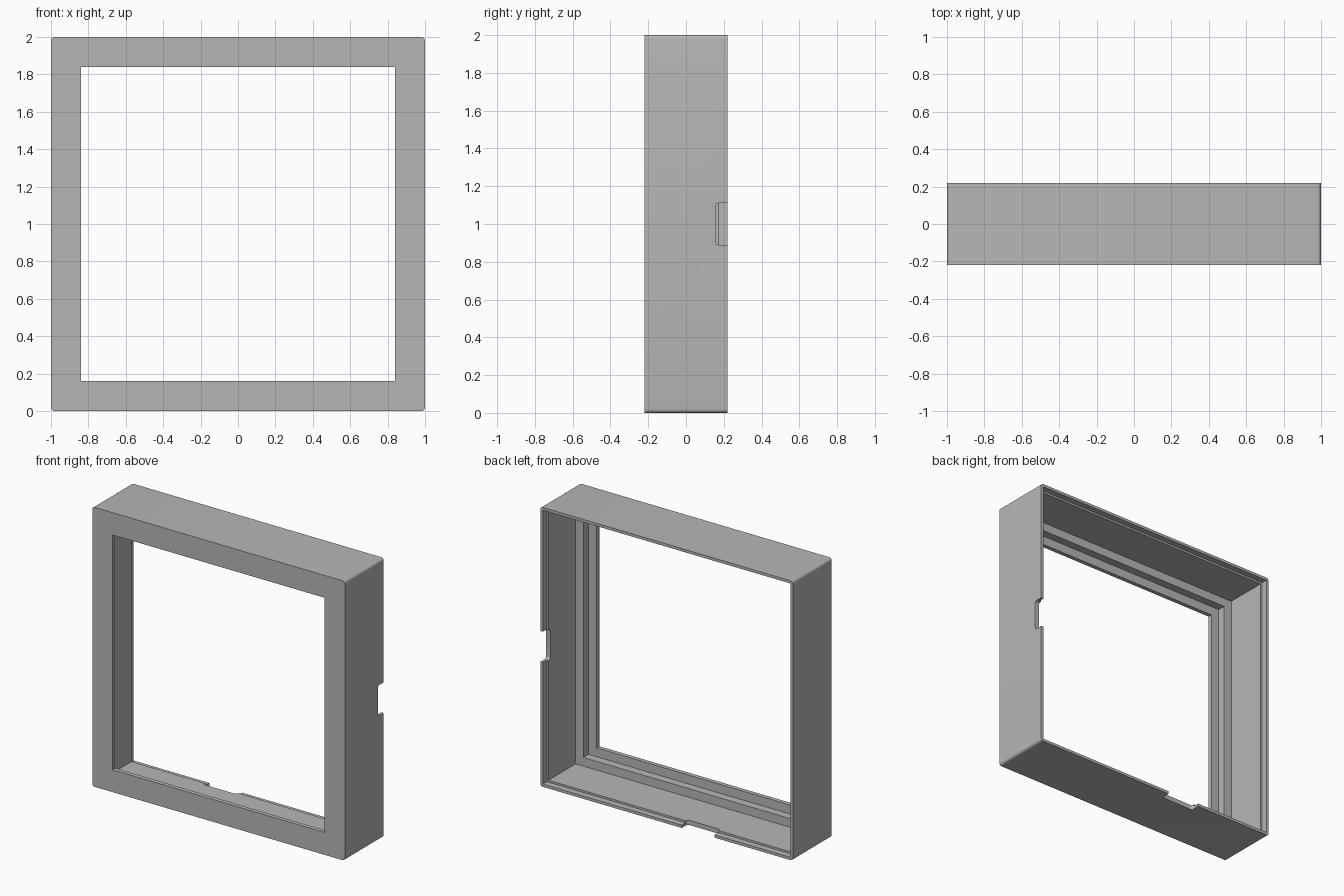
import bpy
import bmesh

if "Cube" in bpy.data.objects:
    bpy.data.objects.remove(bpy.data.objects["Cube"], do_unlink=True)

grey = bpy.data.materials.new("plain grey")
grey.use_nodes = True
grey.diffuse_color = (0.47, 0.47, 0.47, 1)
grey.node_tree.nodes["Principled BSDF"].inputs["Base Color"].default_value = grey.diffuse_color

FRONT, BACK = -0.22, 0.22
BEYOND = 0.1  # how far cutters overshoot the body


def block(name, low, high, round_axis=None, radius=0.02, pick=lambda mid: True):
    """Box between two corners; edges along round_axis that pass pick are rounded."""
    bm = bmesh.new()
    bmesh.ops.create_cube(bm, size=1)
    for v in bm.verts:
        v.co = [(a + b) / 2 + c * (b - a) for a, b, c in zip(low, high, v.co)]
    if round_axis is not None:
        edges = []
        for e in bm.edges:
            along = e.verts[1].co - e.verts[0].co
            mid = (e.verts[0].co + e.verts[1].co) / 2
            if abs(along[round_axis]) > 0.99 * along.length and pick(mid):
                edges.append(e)
        bmesh.ops.bevel(bm, geom=edges, offset=radius, segments=6,
                        profile=0.5, affect='EDGES')
    bmesh.ops.recalc_face_normals(bm, faces=bm.faces)
    mesh = bpy.data.meshes.new(name)
    bm.to_mesh(mesh)
    bm.free()
    mesh.materials.append(grey)
    obj = bpy.data.objects.new(name, mesh)
    bpy.context.collection.objects.link(obj)
    return obj


def cut(body, cutter):
    """Subtract the cutter from the body and discard it."""
    cutter.hide_render = True
    mod = body.modifiers.new("cut", 'BOOLEAN')
    mod.operation = 'DIFFERENCE'
    mod.solver = 'EXACT'
    mod.object = cutter
    bpy.context.view_layer.objects.active = body
    bpy.ops.object.modifier_apply(modifier=mod.name)
    bpy.data.objects.remove(cutter, do_unlink=True)


# Square body with slightly rounded outer corners
frame = block("display_frame", (-1, FRONT, 0), (1, BACK, 2), round_axis=1)

# Stepped recess: (wall thickness, depth at which the step starts)
steps = [
    (0.16, FRONT - BEYOND),  # window opening
    (0.096, -0.19),          # panel seat
    (0.034, -0.132),         # main cavity
    (0.02, 0.175),           # ledge for the back cover
]
for wall, start in steps:
    cut(frame, block("recess_cutter", (wall - 1, start, wall),
                     (1 - wall, BACK + BEYOND, 2 - wall)))

# Cable notches in the back rim: left side and bottom
NOTCH = 0.155
front_edge = lambda mid: mid.y < BACK
cut(frame, block("side_notch_cutter", (0.9, NOTCH, 0.89),
                 (1.1, BACK + BEYOND, 1.11), 0, 0.018, front_edge))
cut(frame, block("bottom_notch_cutter", (-0.38, NOTCH, -0.1),
                 (-0.12, BACK + BEYOND, 0.1), 2, 0.018, front_edge))

# Smooth only the rounded corners
bpy.ops.object.select_all(action='DESELECT')
frame.select_set(True)
bpy.context.view_layer.objects.active = frame
bpy.ops.object.shade_smooth_by_angle()
